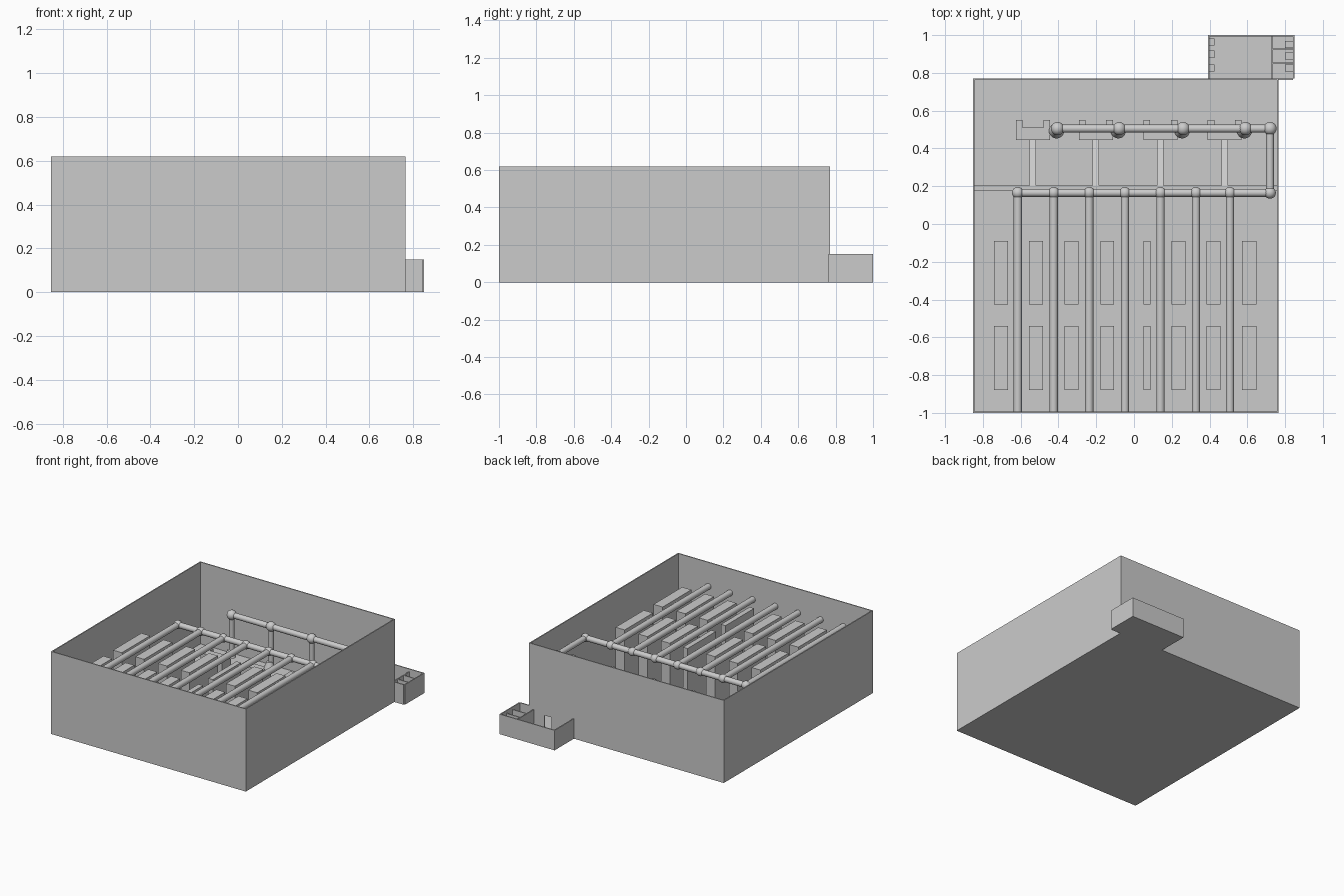
import bpy, bmesh, math
from mathutils import Vector

if "Cube" in bpy.data.objects:
    bpy.data.objects.remove(bpy.data.objects["Cube"])

grey = bpy.data.materials.new("plain_grey")
grey.diffuse_color = (0.6, 0.6, 0.6, 1)
grey.use_nodes = True
grey.node_tree.nodes["Principled BSDF"].inputs["Base Color"].default_value = grey.diffuse_color


def finish(name, bm, smooth=False):
    me = bpy.data.meshes.new(name)
    bmesh.ops.recalc_face_normals(bm, faces=bm.faces)
    bm.to_mesh(me)
    bm.free()
    me.materials.append(grey)
    ob = bpy.data.objects.new(name, me)
    bpy.context.collection.objects.link(ob)
    if smooth:
        bpy.ops.object.select_all(action='DESELECT')
        ob.select_set(True)
        bpy.context.view_layer.objects.active = ob
        bpy.ops.object.shade_smooth_by_angle(angle=math.radians(40))
    return ob


def boxes(name, items):
    """items: (x0, x1, y0, y1, z0, z1)"""
    bm = bmesh.new()
    for x0, x1, y0, y1, z0, z1 in items:
        vs = bmesh.ops.create_cube(bm, size=1)['verts']
        for v in vs:
            v.co = (x0 + (v.co.x + .5) * (x1 - x0),
                    y0 + (v.co.y + .5) * (y1 - y0),
                    z0 + (v.co.z + .5) * (z1 - z0))
    return finish(name, bm)


def pipes(name, runs, r, r2=None):
    bm = bmesh.new()
    for a, b in runs:
        a, b = Vector(a), Vector(b)
        d = b - a
        m = d.to_track_quat('Z', 'Y').to_matrix().to_4x4()
        m.translation = (a + b) / 2
        bmesh.ops.create_cone(bm, cap_ends=True, segments=24, radius1=r,
                              radius2=r if r2 is None else r2,
                              depth=d.length, matrix=m)
    return finish(name, bm, True)


def balls(name, points, r):
    bm = bmesh.new()
    for p in points:
        vs = bmesh.ops.create_uvsphere(bm, u_segments=20, v_segments=12, radius=r)['verts']
        bmesh.ops.translate(bm, verts=vs, vec=p)
    return finish(name, bm, True)


X0, X1, Y0, Y1, H = -.853, .765, -1, .77, .62
T, F = .008, .006
DX0, DX1, DH = .578, .637, .11      # doorway between hall and annex

# Main hall
boxes("hall_floor", [(X0, X1, Y0, Y1, 0, F)])
boxes("hall_walls", [
    (X0, X0 + T, Y0, Y1, 0, H), (X1 - T, X1, Y0, Y1, 0, H),
    (X0 + T, X1 - T, Y0, Y0 + T, 0, H),
    (X0 + T, DX0, Y1 - T, Y1, 0, H), (DX1, X1 - T, Y1 - T, Y1, 0, H),
    (DX0, DX1, Y1 - T, Y1, DH, H)])

# Annex with lockers and small cubicles
AX0, AX1, AY1, AH = .392, .85, 1.0, .15
boxes("annex_floor", [(AX0, AX1, Y1, AY1, 0, F)])
boxes("annex_walls", [
    (AX0, AX0 + T, Y1, AY1, 0, AH), (AX1 - T, AX1, Y1, AY1, 0, AH),
    (AX0 + T, AX1 - T, AY1 - T, AY1, 0, AH),
    (X1, AX1 - T, Y1 - T, Y1, 0, AH)])
boxes("annex_lockers", [(.40, .425, y, y + .038, F, .1) for y in (.807, .88, .945)])
boxes("cubicle_partitions", [(.724, .732, Y1, .992, F, .13)] +
      [(.732, .842, y - .004, y + .004, F, .13) for y in (.925, .85)])
boxes("cubicle_fittings", [(.80, .842, y, y + .038, F, .06) for y in (.807, .87, .932)])

# Tall storage blocks, two rows of eight
cols = [(-.74, -.668), (-.555, -.483), (-.367, -.293), (-.177, -.105),
        (.05, .088), (.198, .272), (.383, .457), (.572, .648)]
boxes("storage_blocks", [(a, b, y0, y1, F, .44) for a, b in cols
                         for y0, y1 in ((-.88, -.54), (-.425, -.09))])

# Overhead piping
PZ, HY, BY, RX = .44, .165, .505, .72
branch = [-.615, -.425, -.237, -.048, .14, .328, .508]
drops = [-.405, -.078, .26, .59]
pipes("branch_pipes", [((x, HY, PZ), (x, Y0 + T, PZ)) for x in branch], .022)
pipes("header_pipes", [((branch[0], HY, PZ), (RX, HY, PZ)),
                       ((RX, HY, PZ), (RX, BY, PZ)),
                       ((drops[0], BY, PZ), (RX, BY, PZ))], .021)
pipes("drop_pipes", [((x, BY, .15), (x, BY, PZ)) for x in drops], .018)
balls("front_joints", [(x, HY, PZ) for x in branch + [RX]], .031)
balls("rear_joints", [(x, BY, PZ) for x in drops + [RX]], .035)
pipes("drop_hoods", [((x - .005, BY - .012, .13), (x - .005, BY - .012, .18)) for x in drops], .04, .02)

# Forked machines, each feeding a sloped conveyor
mx = [-.625, -.292, .05, .39]
boxes("machine_bodies", [(x, x + .18, .445, .51, F, .12) for x in mx])
boxes("machine_prongs", [(x + o, x + o + .035, .51, .55, F, .12) for x in mx for o in (0, .145)])
bm = bmesh.new()
for x in mx:
    c = x + .09
    prof = [(.445, .06), (.205, .15), (.205, .13), (.445, .04)]
    f = bm.faces.new([bm.verts.new((c - .017, y, z)) for y, z in prof])
    ext = bmesh.ops.extrude_face_region(bm, geom=[f])['geom']
    bmesh.ops.translate(bm, verts=[v for v in ext if isinstance(v, bmesh.types.BMVert)], vec=(.034, 0, 0))
finish("sloped_conveyors", bm)
boxes("collecting_belt", [(X0 + T, X1 - T, .175, .205, F, .15)])
